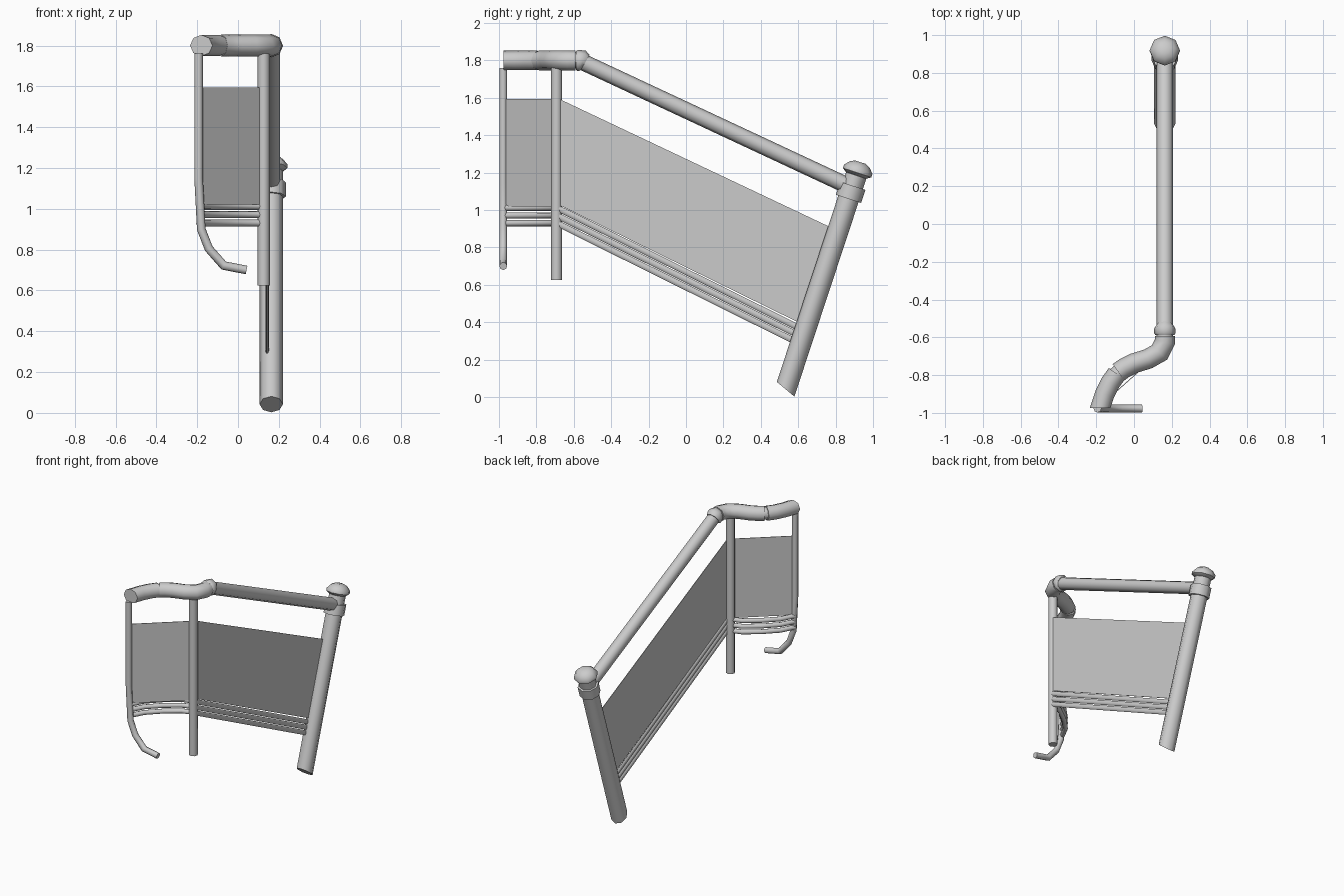
import bpy, bmesh, math
from mathutils import Vector as V

if "Cube" in bpy.data.objects:
    bpy.data.objects.remove(bpy.data.objects["Cube"])


def finish(name, bm):
    bmesh.ops.recalc_face_normals(bm, faces=bm.faces)
    me = bpy.data.meshes.new(name)
    bm.to_mesh(me)
    bm.free()
    ob = bpy.data.objects.new(name, me)
    bpy.context.collection.objects.link(ob)
    bpy.ops.object.select_all(action='DESELECT')
    ob.select_set(True)
    bpy.context.view_layer.objects.active = ob
    bpy.ops.object.shade_smooth_by_angle(angle=math.radians(50))
    return ob


def tube(name, path, radii, ref, sides=8, start_n=None, end_n=None, flat=1.0):
    """Mitred tube along a path; ref is a direction across the path, flat squashes along ref."""
    pts = [V(p) for p in path]
    n = len(pts)
    if not isinstance(radii, (list, tuple)):
        radii = [radii] * n
    bm = bmesh.new()
    rings = []
    for i, p in enumerate(pts):
        d_in = (pts[max(i, 1)] - pts[max(i, 1) - 1]).normalized()
        d_out = (pts[min(i + 1, n - 1)] - pts[min(i, n - 2)]).normalized()
        cut = (d_in + d_out).normalized()
        if i == 0 and start_n:
            cut = V(start_n).normalized()
        if i == n - 1 and end_n:
            cut = V(end_n).normalized()
        side = d_in.cross(V(ref)).normalized()
        across = side.cross(d_in)
        ring = []
        for k in range(sides):
            a = 2 * math.pi * k / sides
            off = (across * math.cos(a) * flat + side * math.sin(a)) * radii[i]
            off -= d_in * (off.dot(cut) / d_in.dot(cut))
            ring.append(bm.verts.new(p + off))
        rings.append(ring)
    for a, b in zip(rings, rings[1:]):
        for k in range(sides):
            j = (k + 1) % sides
            bm.faces.new((a[k], a[j], b[j], b[k]))
    bm.faces.new(rings[0][::-1])
    bm.faces.new(rings[-1])
    return finish(name, bm)


def panel(name, corners, thickness_dir):
    bm = bmesh.new()
    t = V(thickness_dir) * 0.002
    a = [bm.verts.new(V(c) + t) for c in corners]
    b = [bm.verts.new(V(c) - t) for c in corners]
    bm.faces.new(a)
    bm.faces.new(b[::-1])
    for k in range(4):
        j = (k + 1) % 4
        bm.faces.new((a[k], b[k], b[j], a[j]))
    return finish(name, bm)


X, Z = (1, 0, 0), (0, 0, 1)
RX = 0.163                      # x of the sloping rail and newel post


def newel(z):                   # point on the leaning post's axis
    return (RX, 0.5325 + 0.33 * (z - 0.042), z)


# Leaning newel post, collar and cap
tube("newel_post", [newel(0.042), newel(1.19)], 0.057, X, start_n=(0, 0.64, 0.77))
tube("newel_collar", [newel(1.06), newel(1.13)], 0.071, X)
tube("newel_cap", [newel(z) for z in (1.185, 1.2, 1.218, 1.243, 1.256)],
     [0.057, 0.08, 0.08, 0.057, 0.03], X)

# Handrail: sloping run, joint ring, S-bend and end piece
tube("sloping_handrail", [(RX, -0.57, 1.80), (RX, 0.86, 1.132)], 0.044, X)
tube("handrail_joint", [(RX, -0.588, 1.80), (RX, -0.578, 1.80), (RX, -0.555, 1.797), (RX, -0.54, 1.788)],
     [0.05, 0.057, 0.057, 0.048], X)
tube("handrail_bend", [(x, y, 1.80) for x, y in
     ((RX, -0.592), (0.163, -0.625), (0.135, -0.68), (0.075, -0.714), (0.0, -0.737), (-0.05, -0.762), (-0.082, -0.785))],
     0.053, Z)
tube("handrail_connectors", [(-0.07, -0.776, 1.80), (-0.11, -0.815, 1.80)], 0.044, Z)
tube("handrail_connector_ring", [(RX, -0.6, 1.80), (RX, -0.57, 1.80)], 0.044, Z)
tube("handrail_end", [(-0.091, -0.793, 1.80), (-0.125, -0.84, 1.80), (-0.155, -0.9, 1.80), (-0.18, -0.975, 1.80)],
     0.052, Z, end_n=(0, -1, 0))

# Upright posts
tube("middle_post", [(0.126, -0.692, 0.625), (0.126, -0.692, 1.78)], 0.03, X)
tube("curved_end_post", [(x, -0.977, z) for x, z in
     ((-0.193, 1.76), (-0.193, 1.15), (-0.18, 0.9), (-0.143, 0.805), (-0.07, 0.722), (0.042, 0.70))],
     0.021, (0, 1, 0))

# Infill panels
panel("sloping_panel", [(0.143, -0.69, 1.60), (0.143, 0.79, 0.90), (0.143, 0.63, 0.385), (0.143, -0.69, 1.033)], X)
panel("front_panel", [(-0.19, -0.972, 1.595), (0.126, -0.692, 1.595), (0.126, -0.692, 1.02), (-0.19, -0.972, 1.02)],
      (-0.66, 0.75, 0))

# Three lower bars on each section
for i, z in enumerate((1.012, 0.971, 0.93)):
    tube(f"sloping_bar_{i + 1}", [(0.143, -0.69, z), (0.143, 0.62, z - 0.65)], 0.0165, X, flat=0.5)
    tube(f"front_bar_{i + 1}", [(x, y, z) for x, y in
         ((-0.19, -0.975), (-0.14, -0.88), (-0.05, -0.79), (0.05, -0.715), (0.126, -0.692))],
         0.017, Z)
